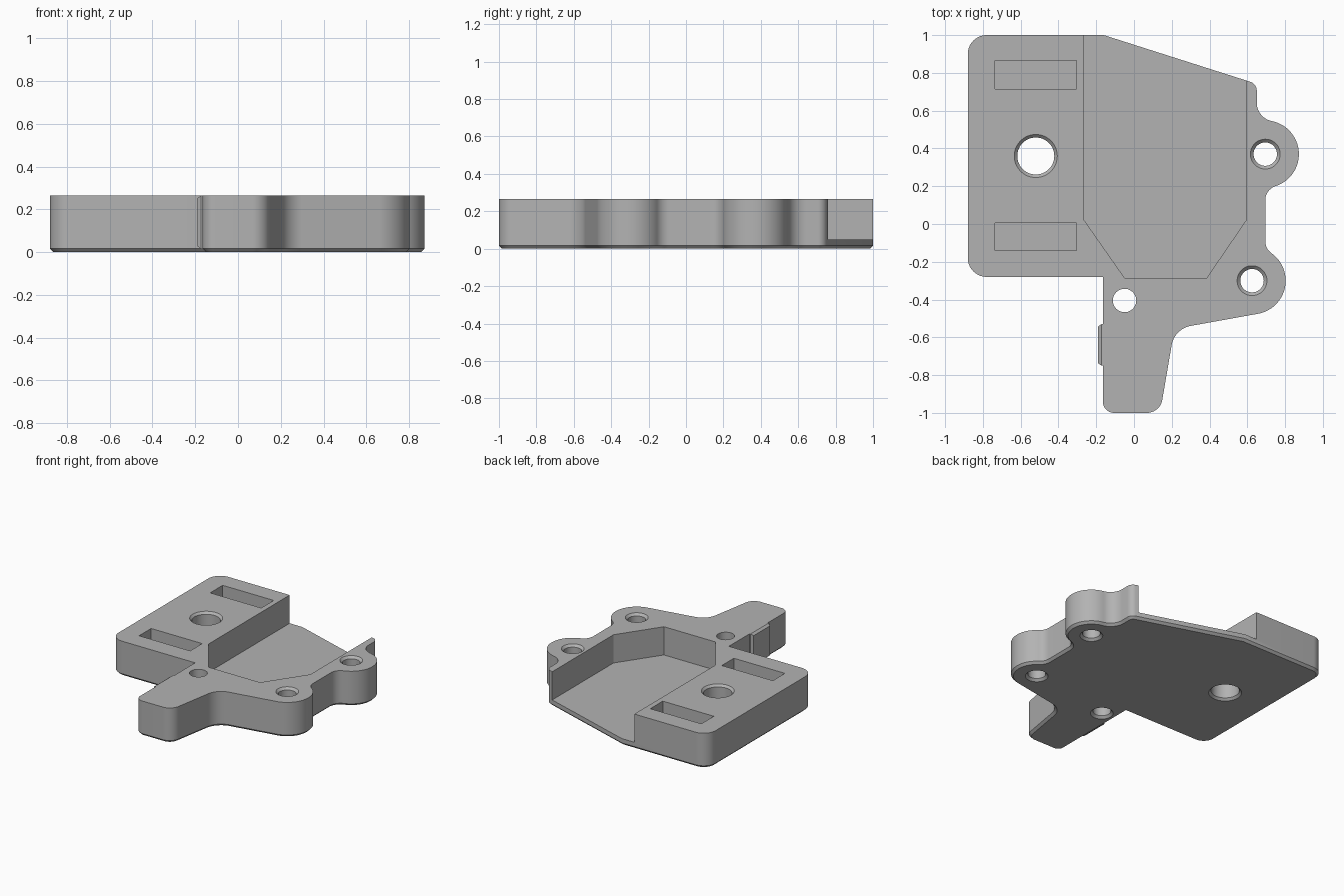
import bpy
import bmesh
from math import cos, sin, tan, radians, atan2, sqrt, pi
from mathutils import Vector

cube = bpy.data.objects.get("Cube")
if cube:
    bpy.data.objects.remove(cube, do_unlink=True)

HEIGHT, FLOOR, CHAMFER = 0.265, 0.05, 0.017

grey = bpy.data.materials.new("plain grey")
grey.use_nodes = True
grey.diffuse_color = (0.45, 0.45, 0.45, 1)
grey.node_tree.nodes["Principled BSDF"].inputs["Base Color"].default_value = grey.diffuse_color


def arc(cx, cy, r, a, b, steps=14):
    """Points on an arc from angle a to angle b (radians)."""
    return [Vector((cx + r * cos(a + (b - a) * i / steps),
                    cy + r * sin(a + (b - a) * i / steps))) for i in range(steps + 1)]


def fillet(prev, corner, nxt, r):
    """Replace a corner with a tangent arc."""
    p, c, n = Vector(prev), Vector(corner), Vector(nxt)
    u, v = (p - c).normalized(), (n - c).normalized()
    half = u.angle(v) / 2
    mid = c + (u + v).normalized() * (r / sin(half))
    t0, t1 = c + u * (r / tan(half)) - mid, c + v * (r / tan(half)) - mid
    a, b = atan2(t0.y, t0.x), atan2(t1.y, t1.x)
    b = a + (b - a + pi) % (2 * pi) - pi
    return arc(mid.x, mid.y, r, a, b)


def inset(points, d):
    """Mitred inward offset of a clockwise outline."""
    out = []
    for i, p in enumerate(points):
        a = (p - points[i - 1]).normalized()
        b = (points[(i + 1) % len(points)] - p).normalized()
        na, nb = Vector((a.y, -a.x)), Vector((b.y, -b.x))
        out.append(p + (na + nb) * (d / (1 + na.dot(nb))))
    return out


def loft(name, rings):
    """Solid through rings of 3D points, capped at both ends."""
    bm = bmesh.new()
    loops = [[bm.verts.new(p) for p in ring] for ring in rings]
    for low, high in zip(loops, loops[1:]):
        for i in range(len(low)):
            bm.faces.new((low[i - 1], low[i], high[i], high[i - 1]))
    bm.faces.new(loops[0])
    bm.faces.new(loops[-1])
    bmesh.ops.recalc_face_normals(bm, faces=bm.faces)
    mesh = bpy.data.meshes.new(name)
    bm.to_mesh(mesh)
    bm.free()
    mesh.materials.append(grey)
    obj = bpy.data.objects.new(name, mesh)
    bpy.context.scene.collection.objects.link(obj)
    return obj


def at(points, z):
    return [(p[0], p[1], z) for p in points]


def prism(name, points, z0, z1):
    return loft(name, [at(points, z0), at(points, z1)])


def hole(name, x, y, r, rim, top_rim=True):
    """Through-hole cutter with chamfered rims."""
    d, over = rim - r, 0.01
    profile = [(rim + over, -over), (r, d), (r, HEIGHT - d), (rim + over, HEIGHT + over)]
    if not top_rim:
        profile[2:] = [(r, HEIGHT + over)]
    return loft(name, [at(arc(x, y, q, 0, 2 * pi, 48)[:-1], z) for q, z in profile])


# Outline, clockwise: left block and sloped back edge
block = [(-0.165, -0.28), (-0.88, -0.28), (-0.88, 1), (-0.16, 1), (0.65, 0.742), (0.65, 0.6)]
outline = [Vector(block[0])]
outline += fillet(*block[0:3], 0.1) + fillet(*block[1:4], 0.1)
outline += [Vector(block[3])] + fillet(*block[3:6], 0.05)

# Two rounded ears, blended into the straight sides
EAR = 0.178
ears = [(0.695, 0.37), (0.625, -0.30)]


def blend(ear, wall_x, r, side):
    """Centre height of the blend arc, and its angle seen from the ear."""
    dx = wall_x + r - ear[0]
    dy = side * sqrt((EAR + r) ** 2 - dx ** 2)
    return ear[1] + dy, atan2(dy, dx)


y, top_angle = blend(ears[0], 0.65, 0.1, 1)
outline += arc(0.75, y, 0.1, pi, top_angle + pi)
y, low_angle = blend(ears[0], 0.695, 0.08, -1)
outline += arc(*ears[0], EAR, top_angle, low_angle, 32)[1:]
outline += arc(0.775, y, 0.08, low_angle + pi, pi)[1:]
y, top_angle = blend(ears[1], 0.695, 0.08, 1)
outline += arc(0.775, y, 0.08, pi, top_angle + pi)
outline += arc(*ears[1], EAR, top_angle, radians(-79.8), 32)[1:]

# Tapered leg
leg = [(0.656, -0.475), (0.214, -0.555), (0.138, -1), (-0.165, -1), (-0.165, -0.28)]
for i, r in enumerate((0.125, 0.083, 0.06)):
    outline += fillet(*leg[i:i + 3], r)

body = loft("mounting_plate", [at(inset(outline, CHAMFER), 0), at(outline, CHAMFER),
                               at(outline, HEIGHT)])

# Pocket open to the back, two slots and four holes
cutters = [prism("pocket_cutter", [(-0.265, 1.2), (-0.265, 0.022), (-0.05, -0.285),
                                   (0.385, -0.285), (0.595, 0.022), (0.595, 1.2)], FLOOR, 0.5)]
for y0, y1 in ((0.715, 0.865), (-0.14, 0.005)):
    cutters.append(prism("slot_cutter", [(-0.735, y0), (-0.305, y0),
                                         (-0.305, y1), (-0.735, y1)], FLOOR, 0.5))
cutters.append(hole("large_hole_cutter", -0.52, 0.36, 0.098, 0.114))
for ear in ears:
    cutters.append(hole("ear_hole_cutter", *ear, 0.062, 0.079))
cutters.append(hole("leg_hole_cutter", -0.05, -0.405, 0.062, 0.079, False))

for cutter in cutters:
    cutter.hide_render = True
    mod = body.modifiers.new(cutter.name, "BOOLEAN")
    mod.operation = "DIFFERENCE"
    mod.solver = "EXACT"
    mod.object = cutter
bpy.context.view_layer.update()
result = bpy.data.meshes.new_from_object(body.evaluated_get(bpy.context.evaluated_depsgraph_get()))
body.modifiers.clear()
body.data = result
for cutter in cutters:
    bpy.data.objects.remove(cutter, do_unlink=True)

result.shade_smooth()
result.set_sharp_from_angle(angle=radians(25))


# Small bevelled tab on the side of the leg
def tab_ring(x, d):
    return [(x, -0.75 + d, 0.015 + d), (x, -0.53 - d, 0.015 + d),
            (x, -0.53 - d, HEIGHT - d), (x, -0.75 + d, HEIGHT - d)]


loft("side_tab", [tab_ring(-0.15, 0), tab_ring(-0.172, 0), tab_ring(-0.19, 0.013)])
